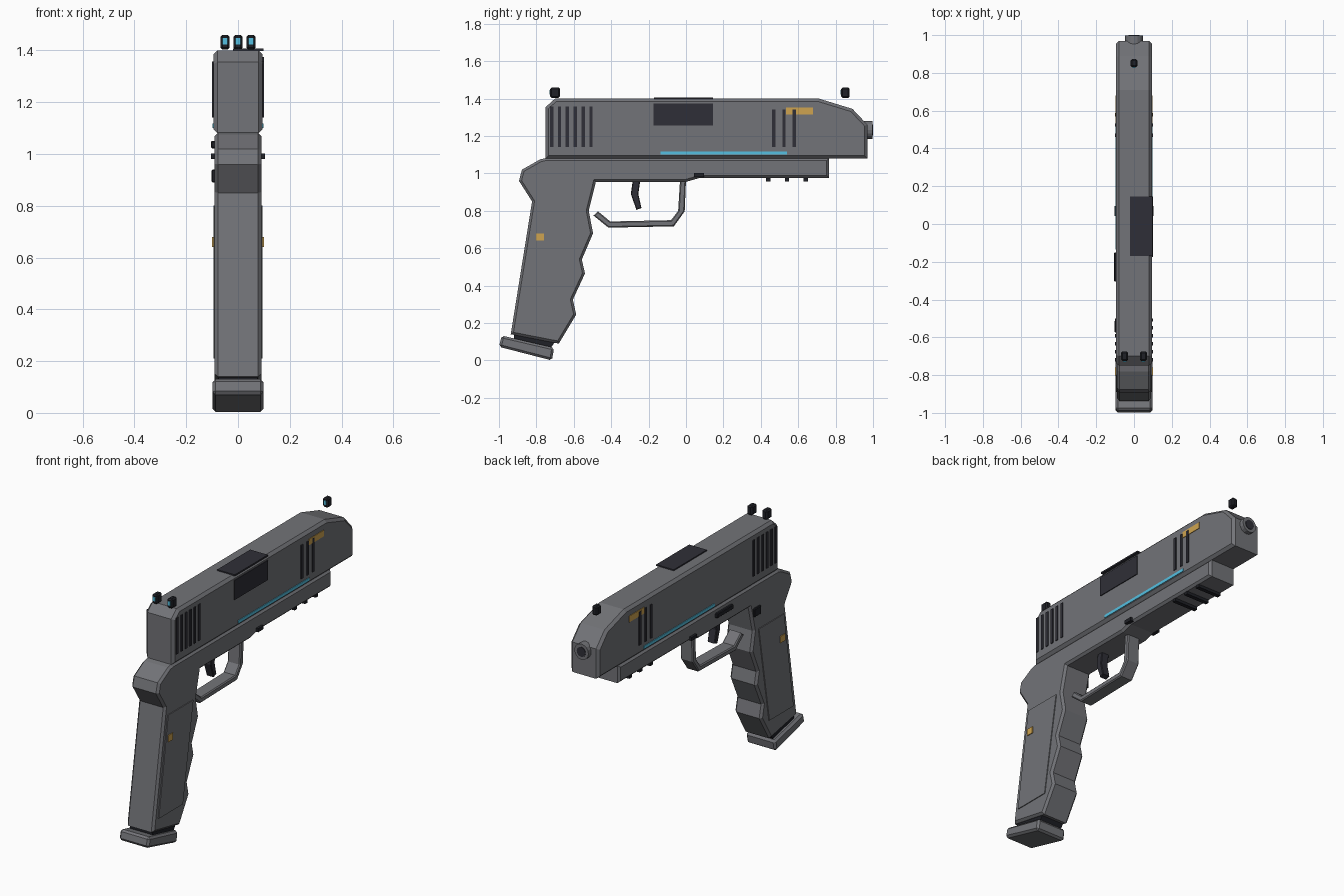
import bpy, bmesh, math
from mathutils import Matrix

if "Cube" in bpy.data.objects:
    bpy.data.objects.remove(bpy.data.objects["Cube"])


def material(name, r, g, b):
    m = bpy.data.materials.new(name)
    m.diffuse_color = (r, g, b, 1)
    m.use_nodes = True
    m.node_tree.nodes["Principled BSDF"].inputs["Base Color"].default_value = m.diffuse_color
    return m


GREY = material("gunmetal grey", 0.170, 0.173, 0.188)
NAVY = material("dark slate", 0.028, 0.028, 0.038)
BLACK = material("near black", 0.014, 0.015, 0.020)
AMBER = material("amber", 0.62, 0.37, 0.08)
CYAN = material("cyan", 0.09, 0.53, 0.76)


def finish(bm, name, mat):
    bmesh.ops.recalc_face_normals(bm, faces=bm.faces)
    me = bpy.data.meshes.new(name)
    bm.to_mesh(me)
    bm.free()
    me.materials.append(mat)
    ob = bpy.data.objects.new(name, me)
    bpy.context.collection.objects.link(ob)
    return ob


def prism(name, pts, x0, x1, mat, bevel=0.0, every_edge=False):
    """Extrude a (y, z) profile from x0 to x1 and chamfer its side rims."""
    bm = bmesh.new()
    a = [bm.verts.new((x0, y, z)) for y, z in pts]
    b = [bm.verts.new((x1, y, z)) for y, z in pts]
    caps = [bm.faces.new(a), bm.faces.new(b[::-1])]
    n = len(pts)
    for i in range(n):
        j = (i + 1) % n
        bm.faces.new((a[i], b[i], b[j], a[j]))
    bmesh.ops.recalc_face_normals(bm, faces=bm.faces)
    if bevel:
        edges = list(bm.edges) if every_edge else [e for f in caps for e in f.edges]
        bmesh.ops.bevel(bm, geom=edges, offset=bevel, segments=1,
                        affect='EDGES', clamp_overlap=True)
    return finish(bm, name, mat)


def box(name, x, y, z, mat, bevel=0.0):
    pts = [(y[0], z[0]), (y[1], z[0]), (y[1], z[1]), (y[0], z[1])]
    return prism(name, pts, x[0], x[1], mat, bevel, True)


def both_sides(name, x, y, z, mat):
    box(name + "_right", x, y, z, mat)
    box(name + "_left", (-x[1], -x[0]), y, z, mat)


def disc(name, radius, y0, y1, z, mat, sides=16):
    bm = bmesh.new()
    m = Matrix.Translation((0, (y0 + y1) / 2, z)) @ Matrix.Rotation(math.pi / 2, 4, 'X')
    bmesh.ops.create_cone(bm, cap_ends=True, segments=sides, radius1=radius,
                          radius2=radius, depth=y1 - y0, matrix=m)
    return finish(bm, name, mat)


# Slide
prism("slide", [(-0.75, 1.08), (0.97, 1.08), (0.97, 1.26), (0.89, 1.345),
                (0.71, 1.40), (-0.70, 1.40), (-0.75, 1.355)],
      -0.095, 0.095, GREY, 0.016)

# Frame with finger-grooved grip
prism("frame", [(-0.78, 1.075), (-0.877, 1.02), (-0.893, 0.96), (-0.823, 0.85),
                (-0.937, 0.14), (-0.68, 0.09), (-0.587, 0.245), (-0.605, 0.325),
                (-0.54, 0.465), (-0.557, 0.54), (-0.497, 0.68), (-0.52, 0.80),
                (-0.482, 0.955), (0.0, 0.955), (0.07, 0.975), (0.765, 0.975),
                (0.765, 1.082), (-0.75, 1.082)],
      -0.09, 0.09, GREY, 0.013)

# Magazine neck and base plate
prism("magazine_neck", [(-0.92, 0.15), (-0.92, 0.11), (-0.72, 0.07), (-0.70, 0.10)],
      -0.075, 0.075, BLACK)
prism("magazine_base", [(-0.985, 0.133), (-1.0, 0.073), (-0.717, 0.0), (-0.705, 0.068)],
      -0.098, 0.098, GREY, 0.012, True)

# Grip panels
panel = [(-0.80, 0.80), (-0.89, 0.21), (-0.66, 0.21), (-0.56, 0.80)]
prism("grip_panel_right", panel, 0.085, 0.095, GREY)
prism("grip_panel_left", panel, -0.095, -0.085, GREY)
both_sides("grip_inlay", (0.09, 0.10), (-0.803, -0.76), (0.64, 0.68), AMBER)

# Trigger and guard
prism("trigger_guard", [(-0.495, 0.775), (-0.415, 0.71), (-0.065, 0.717),
                        (-0.007, 0.797), (0.0, 0.965), (-0.032, 0.965),
                        (-0.042, 0.80), (-0.08, 0.75), (-0.405, 0.743), (-0.47, 0.797)],
      -0.042, 0.042, GREY, 0.006)
prism("trigger", [(-0.285, 0.96), (-0.245, 0.96), (-0.255, 0.89), (-0.238, 0.815),
                  (-0.265, 0.805), (-0.295, 0.89)],
      -0.025, 0.025, NAVY, 0.004)

# Ejection port, side and top plates
box("ejection_port_side", (0.09, 0.10), (-0.175, 0.145), (1.257, 1.375), NAVY)
box("ejection_port_top", (-0.02, 0.098), (-0.17, 0.145), (1.398, 1.407), NAVY)

# Slide serrations on both sides
for i in range(6):
    y = -0.718 + i * 0.042
    both_sides(f"rear_serration_{i + 1}", (0.09, 0.10), (y - 0.009, y + 0.009),
               (1.14, 1.358), NAVY)
for i in range(3):
    y = 0.47 + i * 0.054
    both_sides(f"front_serration_{i + 1}", (0.09, 0.10), (y - 0.009, y + 0.009),
               (1.14, 1.343), NAVY)

# Coloured stripes
both_sides("amber_stripe", (0.09, 0.0985), (0.535, 0.68), (1.315, 1.352), AMBER)
both_sides("cyan_stripe", (0.09, 0.099), (-0.135, 0.54), (1.10, 1.118), CYAN)

# Sights with glowing dots
for name, x, y in (("rear_sight_left", -0.05, -0.70), ("rear_sight_right", 0.05, -0.70),
                   ("front_sight", 0.0, 0.852)):
    h = 0.026 if x else 0.022
    box(name, (x - 0.018, x + 0.018), (y - h, y + h), (1.403, 1.46), BLACK, 0.008)
    box(name + "_dot", (x - 0.009, x + 0.009), (y - h - 0.004, y - h + 0.002),
        (1.422, 1.447), CYAN)

# Muzzle
disc("muzzle", 0.047, 0.95, 0.997, 1.232, GREY)
disc("bore", 0.029, 0.96, 1.0, 1.232, NAVY)

# Accessory rail ridges
for i in range(3):
    y = 0.44 + i * 0.1
    box(f"rail_ridge_{i + 1}", (-0.078, 0.078), (y - 0.012, y + 0.012),
        (0.958, 0.985), BLACK)

# Controls
both_sides("takedown_pin", (0.08, 0.104), (0.043, 0.095), (0.98, 1.002), BLACK)
box("slide_stop", (-0.105, -0.08), (-0.305, -0.15), (1.022, 1.05), BLACK, 0.004)
box("magazine_release", (-0.102, -0.08), (-0.575, -0.51), (0.89, 0.94), BLACK, 0.004)
